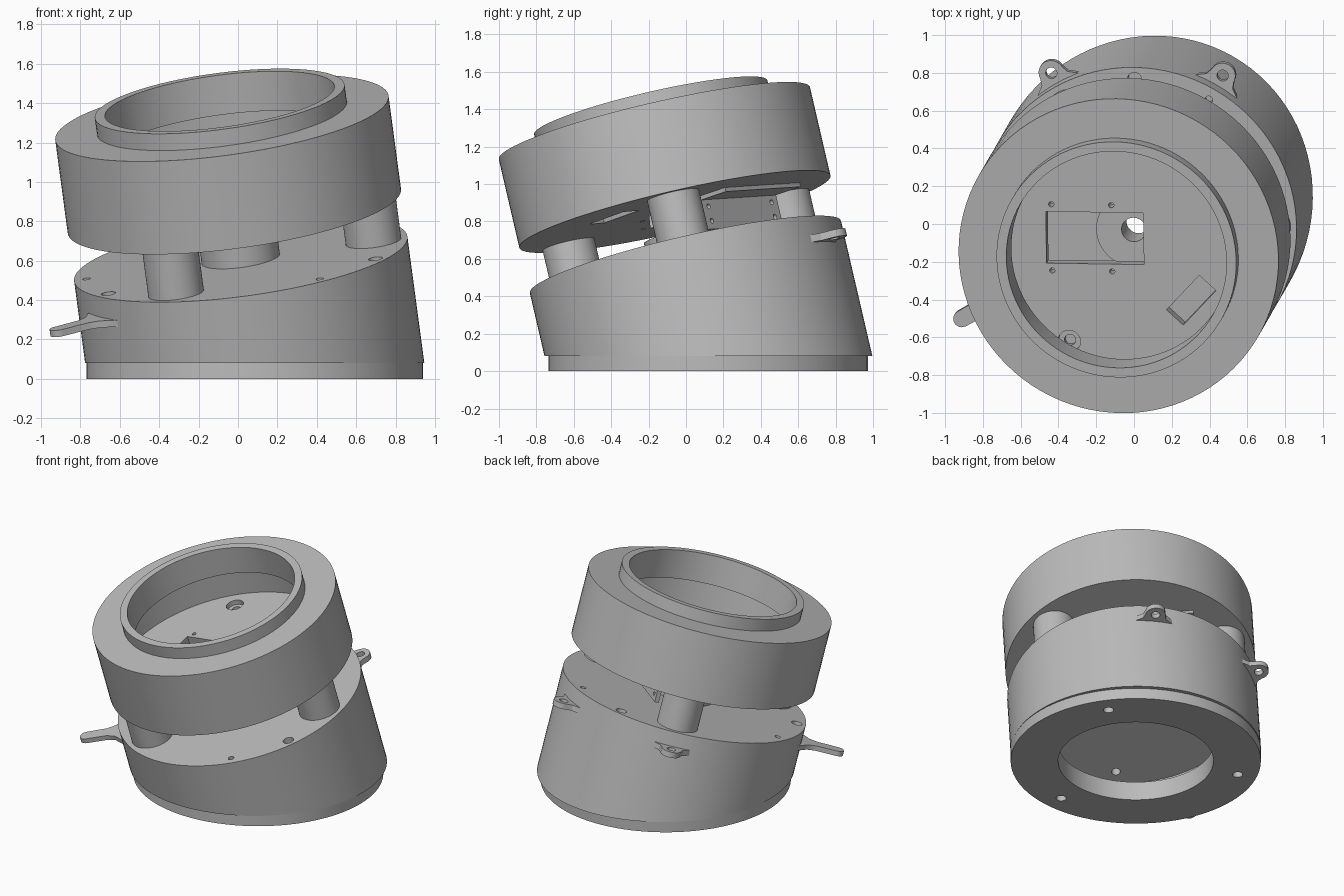
import bpy, bmesh, math
from mathutils import Matrix, Vector

old = bpy.data.objects.get("Cube")
if old:
    bpy.data.objects.remove(old, do_unlink=True)

grey = bpy.data.materials.new("plain grey")
grey.use_nodes = True
COLOUR = (0.5, 0.5, 0.5, 1)
grey.diffuse_color = COLOUR
for node in grey.node_tree.nodes:
    if node.type == 'BSDF_PRINCIPLED':
        node.inputs["Base Color"].default_value = COLOUR

# Tilted working frame: the upper parts lean 15 degrees
BASE = Matrix.Translation((0.085, 0.12, 0))
LEAN = math.radians(15)
AXIS = Vector((-0.5 * math.sin(LEAN), -0.866 * math.sin(LEAN), math.cos(LEAN)))
TILT = Matrix.Translation((0.085, 0.12, 0.08)) @ \
    Vector((0, 0, 1)).rotation_difference(AXIS).to_matrix().to_4x4()


def finish(name, bm, frame):
    bmesh.ops.recalc_face_normals(bm, faces=bm.faces)
    mesh = bpy.data.meshes.new(name)
    bm.to_mesh(mesh)
    bm.free()
    mesh.materials.append(grey)
    ob = bpy.data.objects.new(name, mesh)
    ob.matrix_world = frame
    bpy.context.collection.objects.link(ob)
    return ob


def lathe(name, profile, frame, steps=96):
    """Revolve a closed (radius, height) profile."""
    bm = bmesh.new()
    vs = [bm.verts.new((r, 0, h)) for r, h in profile]
    es = [bm.edges.new((v, vs[i - 1])) for i, v in enumerate(vs)]
    bmesh.ops.spin(bm, geom=vs + es, cent=(0, 0, 0), axis=(0, 0, 1),
                   angle=math.tau, steps=steps, use_duplicate=False)
    bmesh.ops.remove_doubles(bm, verts=bm.verts, dist=1e-5)
    bmesh.ops.dissolve_degenerate(bm, edges=bm.edges, dist=1e-6)
    return finish(name, bm, frame)


def rod(name, radius, low, high, spot, frame=TILT, steps=32):
    bm = bmesh.new()
    bmesh.ops.create_cone(bm, cap_ends=True, segments=steps, radius1=radius,
                          radius2=radius, depth=high - low)
    return finish(name, bm, frame @ Matrix.Translation((*spot, (low + high) / 2)))


def box(name, size, centre, turn=0, frame=TILT):
    bm = bmesh.new()
    bmesh.ops.create_cube(bm, size=1)
    bmesh.ops.scale(bm, vec=size, verts=bm.verts)
    return finish(name, bm, frame @ Matrix.Translation(centre)
                  @ Matrix.Rotation(math.radians(turn), 4, 'Z'))


def prism(name, outline, low, high, angle):
    """Extrude a flat outline and turn it round the tilted axis."""
    bm = bmesh.new()
    face = bm.faces.new([bm.verts.new((x, y, low)) for x, y in outline])
    new = bmesh.ops.extrude_face_region(bm, geom=[face])["geom"]
    bmesh.ops.translate(bm, vec=(0, 0, high - low),
                        verts=[v for v in new if isinstance(v, bmesh.types.BMVert)])
    return finish(name, bm, TILT @ Matrix.Rotation(math.radians(angle), 4, 'Z'))


def cut(ob, cutters):
    for c in cutters:
        c.hide_render = True
        mod = ob.modifiers.new("cut", 'BOOLEAN')
        mod.operation = 'DIFFERENCE'
        mod.solver = 'EXACT'
        mod.object = c
        bpy.context.view_layer.objects.active = ob
        bpy.ops.object.modifier_apply(modifier=mod.name)
        bpy.data.objects.remove(c, do_unlink=True)


def polar(r, degrees):
    a = math.radians(degrees)
    return (r * math.cos(a), r * math.sin(a))


R = 0.854
PILLARS = (0, 120, 240)

# Upright foot ring with screw holes
foot = lathe("foot_ring", [(0.53, 0), (R, 0), (R, 0.08), (0.8, 0.08),
                           (0.8, 0.14), (0.53, 0.14)], BASE)
cut(foot, [rod("cutter", 0.035, -0.05, 0.2, polar(0.72, a), BASE)
           for a in (35, 155, 275)])

# Hollow tilted lower housing with a bored central boss
lower = lathe("lower_housing", [(0.065, 0.67), (0.2, 0.67), (0.2, 0.549),
                                (R, 0.549), (R, -0.4), (0.78, -0.4),
                                (0.78, 0.47), (0.065, 0.47)], TILT)
cuts = [box("cutter", (3, 3, 2), (0, 0, -0.92), 0, BASE)]
for a in PILLARS:
    cuts.append(rod("cutter", 0.03, 0.4, 0.6, polar(0.68, a)))
    cuts.append(rod("cutter", 0.037, 0.5, 0.6, polar(0.79, a + 90)))
    cuts.append(rod("cutter", 0.02, 0.5, 0.6, polar(0.79, a + 60)))
cut(lower, cuts)

# Hollow upper housing with a raised lip and an open mouth
upper = lathe("upper_housing", [(0, 0.88), (0.78, 0.88), (0.78, 1.17),
                                (0.588, 1.17), (0.588, 1.377), (0.64, 1.377),
                                (0.64, 1.289), (R, 1.289), (R, 0.8), (0, 0.8)], TILT)
cuts = [box("cutter", (0.52, 0.28, 0.3), (-0.18, 0, 0.85)),
        box("cutter", (0.26, 0.12, 0.3), (0.33, -0.33, 0.85), 47)]
for a in PILLARS:
    cuts.append(rod("cutter", 0.06, 0.845, 0.95, polar(0.65, a)))
    cuts.append(rod("cutter", 0.03, 0.7, 0.86, polar(0.65, a)))
for x in (-0.41, -0.09):
    for y in (-0.18, 0.18):
        cuts.append(rod("cutter", 0.014, 0.7, 0.95, (x, y)))
cut(upper, cuts)

# Three pillars join the housings
for i, a in enumerate(PILLARS):
    rod(f"pillar_{i + 1}", 0.142, 0.545, 0.805, polar(0.68, a), steps=48)


def tab_outline(side, end, radius):
    """Flared foot narrowing to a rounded end."""
    tip = [(end + radius * math.cos(t), radius * math.sin(t))
           for t in (math.pi * (k / 12 - 0.5) for k in range(13))]
    return [(x, -y) for x, y in side] + tip + [(x, y) for x, y in reversed(side)]


# Pierced lugs and a lever round the lower housing
for name, a in (("left_lug", 60), ("right_lug", 120)):
    lug = prism(name, tab_outline([(0.8, 0.17), (0.85, 0.12), (0.88, 0.08)],
                                  0.915, 0.068), 0.405, 0.445, a)
    cut(lug, [rod("cutter", 0.03, 0.3, 0.6, polar(0.915, a))])
prism("lever", tab_outline([(0.8, 0.22), (0.85, 0.13), (0.9, 0.07), (0.96, 0.047)],
                           1.105, 0.045), 0.405, 0.44, 210)

# Angle bracket hanging below the upper housing
flange = box("bracket_flange", (0.64, 0.19, 0.025), (0.2, 0.41, 0.79), -39)
plate = box("bracket_plate", (0.64, 0.03, 0.19), (0.14, 0.335, 0.71), -39)
across = Vector(polar(1, -39))
cut(plate, [rod("cutter", 0.014, -0.2, 0.2, (0, 0),
                TILT @ Matrix.Translation((0.14 + across.x * s, 0.335 + across.y * s, h))
                @ Matrix.Rotation(math.radians(-39), 4, 'Z')
                @ Matrix.Rotation(math.radians(90), 4, 'X'), 16)
            for s in (-0.27, 0.27) for h in (0.66, 0.74)])

# Smooth round walls, crisp edges
bpy.ops.object.select_all(action='DESELECT')
for ob in bpy.context.collection.objects:
    if ob.type == 'MESH' and grey.name in ob.data.materials:
        ob.select_set(True)
        bpy.context.view_layer.objects.active = ob
bpy.ops.object.shade_smooth_by_angle(angle=math.radians(30))
